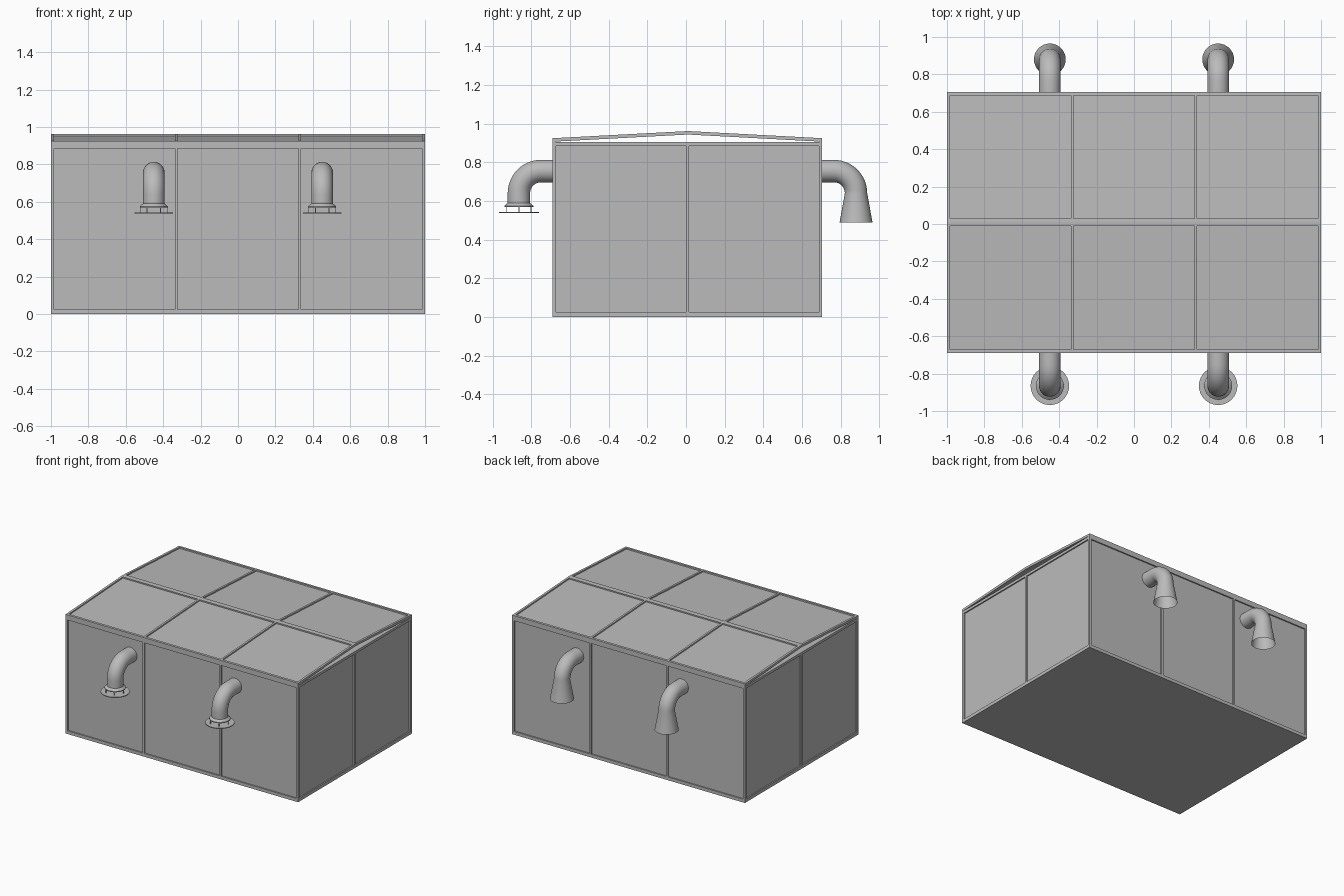
import bpy, bmesh, math
from mathutils import Vector

old = bpy.data.objects.get("Cube")
if old:
    bpy.data.objects.remove(old, do_unlink=True)

grey = bpy.data.materials.new("light grey metal")
grey.use_nodes = True
grey.diffuse_color = (0.5, 0.5, 0.5, 1)
grey.node_tree.nodes["Principled BSDF"].inputs["Base Color"].default_value = grey.diffuse_color

FRONT, BACK, MID = -0.69, 0.705, 0.01
EAVE, RIDGE, WALL_TOP = 0.925, 0.962, 0.905


def finish(bm, name, smooth=False):
    mesh = bpy.data.meshes.new(name)
    bm.to_mesh(mesh)
    bm.free()
    mesh.materials.append(grey)
    obj = bpy.data.objects.new(name, mesh)
    bpy.context.collection.objects.link(obj)
    if smooth:
        bpy.ops.object.select_all(action='DESELECT')
        obj.select_set(True)
        bpy.context.view_layer.objects.active = obj
        bpy.ops.object.shade_smooth_by_angle(angle=math.radians(35))
    return obj


def framed_slab(name, origin, u, v, ucuts, vcuts, depth=0.01, thick=0.015):
    """Slab with sunken panels; odd cells of the cut grid are the panels."""
    origin, u, v = Vector(origin), Vector(u).normalized(), Vector(v).normalized()
    n = u.cross(v)
    bm = bmesh.new()
    grid = [[bm.verts.new(origin + u * a + v * b) for a in ucuts] for b in vcuts]
    panels = []
    for j in range(len(vcuts) - 1):
        for i in range(len(ucuts) - 1):
            f = bm.faces.new((grid[j][i], grid[j][i + 1], grid[j + 1][i + 1], grid[j + 1][i]))
            if i % 2 and j % 2:
                panels.append(f)
    corners = [grid[0][0], grid[0][-1], grid[-1][-1], grid[-1][0]]
    lower = [bm.verts.new(c.co - n * thick) for c in corners]
    for k in range(4):
        m = (k + 1) % 4
        bm.faces.new((corners[m], corners[k], lower[k], lower[m]))
    bm.faces.new(lower[::-1])
    sunk = bmesh.ops.extrude_discrete_faces(bm, faces=panels)["faces"]
    bmesh.ops.translate(bm, vec=-n * depth, verts=[w for f in sunk for w in f.verts])
    # walls of each recess
    rims = [list(f.verts) for f in sunk]
    if not any(len(e.link_faces) == 2 for f in sunk for e in f.edges):
        for rim in rims:
            top = [bm.verts.new(w.co + n * depth) for w in rim]
            for k in range(4):
                m = (k + 1) % 4
                bm.faces.new((top[k], top[m], rim[m], rim[k]))
    return finish(bm, name)


def cuts(length, count, edge=0.017, bar=0.015, end=None):
    """Cut positions for a row of panels with edge rails and thin bars."""
    end = edge if end is None else end
    w = (length - edge - end - bar * (count - 1)) / count
    out = [0]
    for i in range(count):
        out += [edge + i * (w + bar), edge + i * (w + bar) + w]
    return out + [length]


def box(name, low, high):
    bm = bmesh.new()
    bmesh.ops.create_cube(bm, size=1)
    for w in bm.verts:
        w.co = Vector([(a + b) / 2 + c * (b - a) for a, b, c in zip(low, high, w.co)])
    return finish(bm, name)


def tube(name, rings, seg=32, caps=False):
    """Skin of circles given as (centre, axis angle below horizontal, side, radius)."""
    bm = bmesh.new()
    loops = []
    for c, ang, side, r in rings:
        across = Vector((1, 0, 0))
        up = Vector((0, side * math.sin(ang), math.cos(ang)))
        loops.append([bm.verts.new(Vector(c) + across * r * math.cos(t) + up * r * math.sin(t))
                      for t in (2 * math.pi * k / seg for k in range(seg))])
    for a, b in zip(loops, loops[1:]):
        for k in range(seg):
            m = (k + 1) % seg
            bm.faces.new((a[k], a[m], b[m], b[k]))
    if caps:
        bm.faces.new(loops[0])
        bm.faces.new(loops[-1])
    bmesh.ops.recalc_face_normals(bm, faces=bm.faces)
    return finish(bm, name, smooth=True)


# Body: solid core with framed walls around it
box("body_core", (-0.985, FRONT + 0.015, 0), (0.985, BACK - 0.015, WALL_TOP))
long_cuts, width = cuts(2, 3), BACK - FRONT
framed_slab("front_wall", (-1, FRONT, 0), (1, 0, 0), (0, 0, 1), long_cuts, cuts(EAVE, 1, 0.025, end=0.04))
framed_slab("back_wall", (1, BACK, 0), (-1, 0, 0), (0, 0, 1), long_cuts, cuts(EAVE, 1, 0.025, end=0.04))
end_cuts, end_rise = cuts(width, 2), cuts(WALL_TOP, 1, 0.025, end=0.02)
framed_slab("left_wall", (1, FRONT, 0), (0, 1, 0), (0, 0, 1), end_cuts, end_rise)
framed_slab("right_wall", (-1, BACK, 0), (0, -1, 0), (0, 0, 1), end_cuts, end_rise)

# Roof: two shallow slopes, open below at the gables
for name, edge, x, along in (("front_roof", FRONT, -1, 1), ("back_roof", BACK, 1, -1)):
    slope = Vector((0, MID - edge, RIDGE - EAVE))
    framed_slab(name, (x, edge, EAVE), (along, 0, 0), slope, long_cuts,
                cuts(slope.length, 1, 0.018, end=0.02), thick=0.018)

# Bent vent pipes: hooded intakes in front, flared outlets at the back
PIPE, BEND, PZ = 0.058, 0.115, 0.755


def elbow(x, wall, bend_y, side):
    rings = [((x, wall, PZ), 0, side, PIPE)]
    for k in range(13):
        a = math.pi / 2 * k / 12
        rings.append(((x, bend_y + side * BEND * math.sin(a), PZ - BEND + BEND * math.cos(a)), a, side, PIPE))
    return rings


for label, x in (("right", -0.45), ("left", 0.45)):
    down = math.pi / 2
    y = -0.75 - BEND
    profile = [(0.59, PIPE), (0.575, 0.075), (0.568, 0.075)]
    tube(f"front_pipe_{label}", elbow(x, FRONT + 0.012, -0.75, -1)
         + [((x, y, z), down, -1, r) for z, r in profile])
    tube(f"intake_plate_{label}", [((x, y, z), down, -1, 0.103) for z in (0.543, 0.537)], caps=True)
    for k in range(6):
        a = k * math.pi / 3
        px, py = x + 0.072 * math.cos(a), y + 0.072 * math.sin(a)
        box(f"intake_post_{label}_{k + 1}", (px - 0.002, py - 0.002, 0.54), (px + 0.002, py + 0.002, 0.572))
    y = 0.765 + BEND
    tube(f"back_pipe_{label}", elbow(x, BACK - 0.012, 0.765, 1) + [((x, y, 0.49), down, 1, 0.085)])
